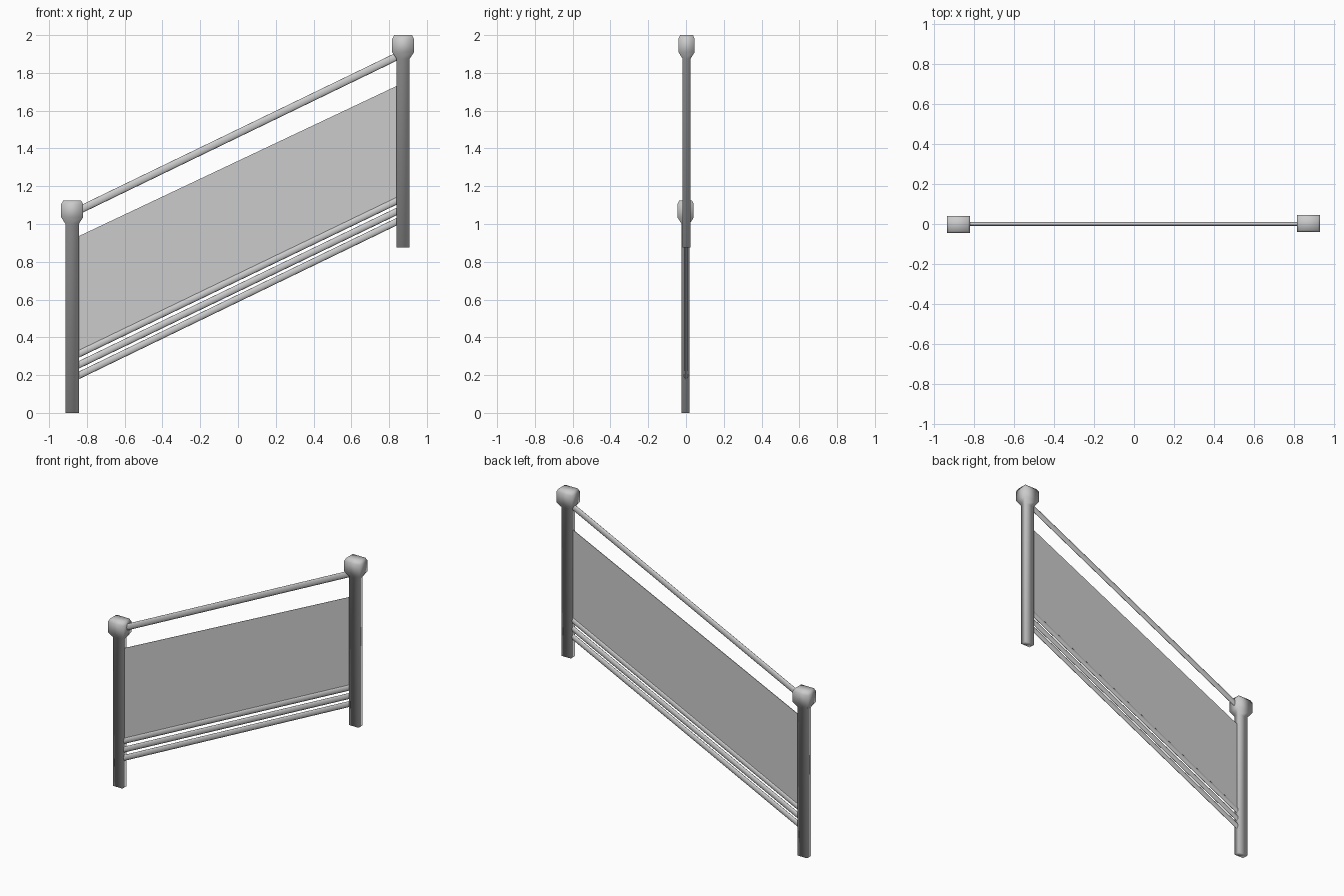
import bpy, bmesh
from mathutils import Vector, Matrix

if "Cube" in bpy.data.objects:
    bpy.data.objects.remove(bpy.data.objects["Cube"])


def add_object(name, bm, smooth=True):
    bmesh.ops.recalc_face_normals(bm, faces=bm.faces[:])
    for f in bm.faces:
        f.smooth = smooth
    mesh = bpy.data.meshes.new(name)
    bm.to_mesh(mesh)
    bm.free()
    obj = bpy.data.objects.new(name, mesh)
    bpy.context.collection.objects.link(obj)
    return obj


def rect_loft(name, x, y, z, rings):
    """Stack of rectangles: (half width x, half width y, height)."""
    bm = bmesh.new()
    loops = [[bm.verts.new((x + sx * hx, y + sy * hy, z + h))
              for sx, sy in ((-1, -1), (1, -1), (1, 1), (-1, 1))]
             for hx, hy, h in rings]
    for a, b in zip(loops, loops[1:]):
        for i in range(4):
            j = (i + 1) % 4
            bm.faces.new((a[i], a[j], b[j], b[i]))
    bm.faces.new(loops[0][::-1])
    bm.faces.new(loops[-1])
    return add_object(name, bm)


def rail(name, start, end, radius, half_y):
    """Sloping tube, flattened front to back."""
    a, b = Vector((start[0], 0, start[1])), Vector((end[0], 0, end[1]))
    d = b - a
    bm = bmesh.new()
    bmesh.ops.create_cone(bm, cap_ends=True, segments=16, radius1=radius,
                          radius2=radius, depth=d.length)
    rot = Vector((0, 0, 1)).rotation_difference(d).to_matrix().to_4x4()
    squash = Matrix.Scale(half_y / radius, 4, Vector((0, 1, 0)))
    bm.transform(Matrix.Translation((a + b) / 2) @ squash @ rot)
    obj = add_object(name, bm)
    obj.data.set_sharp_from_angle(angle=0.8)
    return obj


# Newel posts with flared, chamfered caps
post_rings = [(0.035, 0.021, 0), (0.035, 0.021, 1.0), (0.058, 0.043, 1.035),
              (0.058, 0.043, 1.105), (0.047, 0.034, 1.125)]
rect_loft("lower_post", -0.878, -0.002, 0.0, post_rings)
rect_loft("upper_post", 0.874, 0.003, 0.875, post_rings)

# Handrail
rail("handrail", (-0.86, 1.064), (0.86, 1.896), 0.020, 0.010)

# Three bottom rails
for i, (z0, z1) in enumerate(((0.190, 1.022), (0.246, 1.076), (0.304, 1.132))):
    rail(f"bottom_rail_{i + 1}", (-0.86, z0), (0.86, z1), 0.018, 0.010)

# Thin infill panel
bm = bmesh.new()
outline = ((-0.855, 0.30), (0.855, 1.125), (0.855, 1.738), (-0.855, 0.93))
face = bm.faces.new([bm.verts.new((x, -0.002, z)) for x, z in outline])
ext = bmesh.ops.extrude_face_region(bm, geom=[face])
bmesh.ops.translate(bm, vec=(0, 0.004, 0),
                    verts=[g for g in ext["geom"] if isinstance(g, bmesh.types.BMVert)])
add_object("infill_panel", bm, smooth=False)
